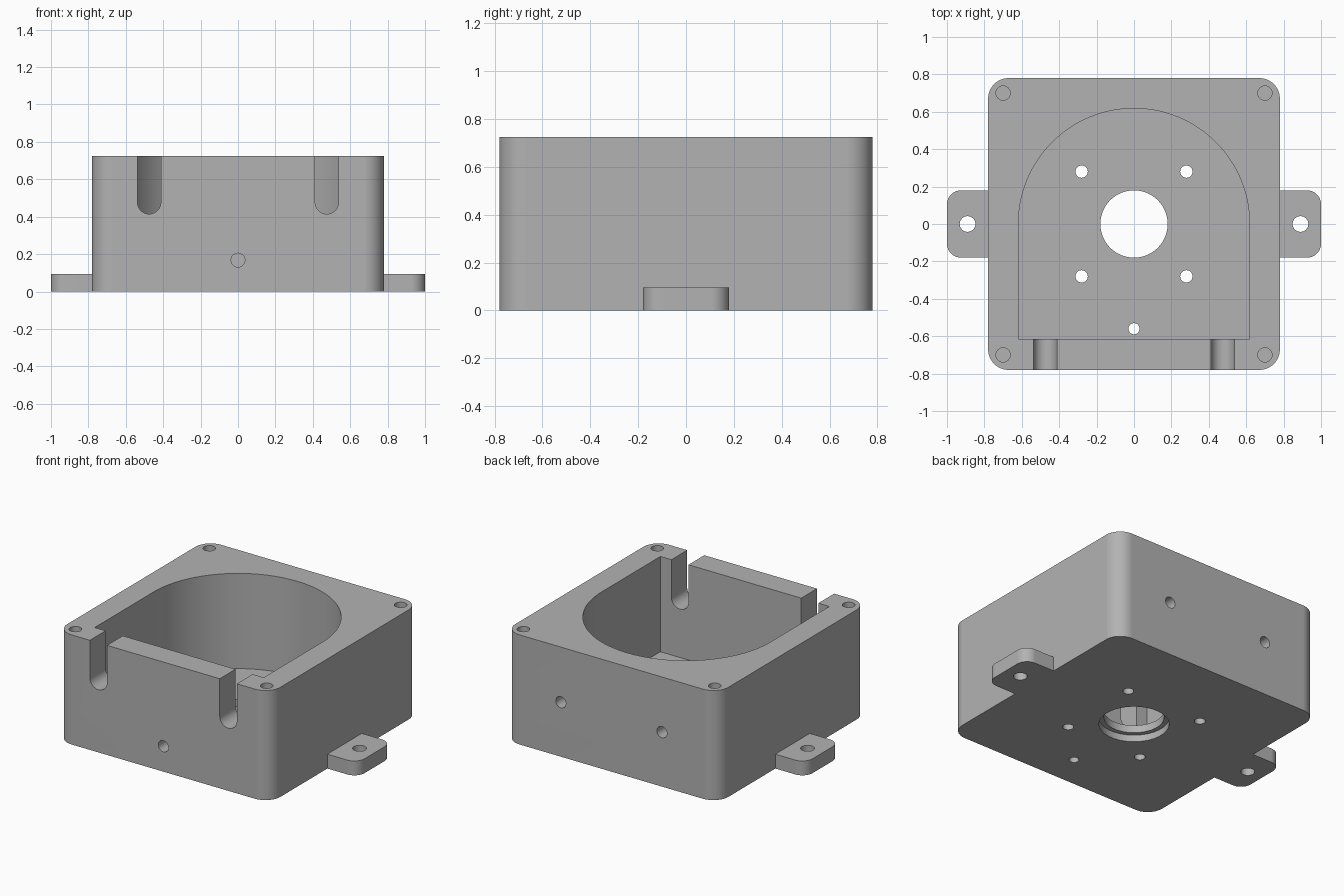
import bpy, bmesh, math
from mathutils import Matrix, Vector

if "Cube" in bpy.data.objects:
    bpy.data.objects.remove(bpy.data.objects["Cube"], do_unlink=True)

# Single flat colour
grey = bpy.data.materials.new("plain_grey")
grey.use_nodes = True
colour = (0.45, 0.45, 0.45, 1)
grey.diffuse_color = colour
grey.node_tree.nodes["Principled BSDF"].inputs["Base Color"].default_value = colour

HALF, TOP, FLOOR = 0.78, 0.725, 0.095
BORE = 0.618
INNER_FRONT = -0.615


def arc(cx, cy, r, start, end, steps):
    """Points along an arc, angles in degrees."""
    angles = [math.radians(start + (end - start) * i / steps) for i in range(steps + 1)]
    return [(cx + r * math.cos(a), cy + r * math.sin(a)) for a in angles]


def rounded_rect(x0, x1, y0, y1, r):
    corners = [(x1 - r, y1 - r), (x0 + r, y1 - r), (x0 + r, y0 + r), (x1 - r, y0 + r)]
    return [p for i, (x, y) in enumerate(corners)
            for p in arc(x, y, r, i * 90, i * 90 + 90, 12)]


def prism(name, outline, z0, z1, turn=None):
    """Extrude a flat outline from z0 to z1, then optionally turn it."""
    bm = bmesh.new()
    face = bm.faces.new([bm.verts.new((x, y, z0)) for x, y in outline])
    top = bmesh.ops.extrude_face_region(bm, geom=[face])["geom"]
    bmesh.ops.translate(bm, vec=(0, 0, z1 - z0),
                        verts=[g for g in top if isinstance(g, bmesh.types.BMVert)])
    if turn:
        bm.transform(turn)
    bmesh.ops.recalc_face_normals(bm, faces=bm.faces)
    mesh = bpy.data.meshes.new(name)
    bm.to_mesh(mesh)
    bm.free()
    mesh.materials.append(grey)
    obj = bpy.data.objects.new(name, mesh)
    bpy.context.collection.objects.link(obj)
    return obj


def combine(target, tool, operation):
    mod = target.modifiers.new("shape", "BOOLEAN")
    mod.operation, mod.solver, mod.object = operation, "EXACT", tool
    bpy.ops.object.select_all(action="DESELECT")
    bpy.context.view_layer.objects.active = target
    target.select_set(True)
    bpy.ops.object.modifier_apply(modifier=mod.name)
    bpy.data.objects.remove(tool, do_unlink=True)


def drill(x, y, r, z0, z1, turn=None, steps=32):
    circle = arc(x, y, r, 0, 360, steps)[:-1]
    combine(housing, prism("drill", circle, z0, z1, turn), "DIFFERENCE")


# Turns an outline drawn in x-z so that its extrusion runs along -y
upright = Matrix.Rotation(math.radians(90), 4, "X")

# Main box with rounded vertical corners
housing = prism("motor_housing", rounded_rect(-HALF, HALF, -HALF, HALF, 0.11), 0, TOP)

# Mounting tabs, squared off where they meet the box
for side in (-1, 1):
    outer = arc(0.925, 0.105, 0.075, 90, 0, 10)
    outline = [(0.7, 0.18)] + outer + [(x, -y) for x, y in reversed(outer)] + [(0.7, -0.18)]
    tab = prism("tab", [(side * x, y) for x, y in outline], 0, FLOOR)
    combine(housing, tab, "UNION")

# Arched cavity, open at the top
arch = arc(0, 0, BORE, 0, 180, 64) + [(-BORE, INNER_FRONT), (BORE, INNER_FRONT)]
combine(housing, prism("cavity", arch, FLOOR, 1), "DIFFERENCE")

# Round-bottomed slots through the front wall
for side in (-1, 1):
    cx = side * 0.475
    slot = arc(cx, 0.477, 0.0625, 180, 360, 20) + [(cx + 0.0625, 1), (cx - 0.0625, 1)]
    combine(housing, prism("slot", slot, 0.55, 0.9, upright), "DIFFERENCE")

# Shaft opening with a recess underneath
drill(0, 0, 0.18, -0.1, 0.2, steps=64)
drill(0, 0, 0.21, -0.1, 0.045, steps=64)

# Floor, lid and tab screw holes
drill(0, -0.56, 0.03, -0.1, 0.2)
for sx in (-1, 1):
    drill(sx * 0.89, 0, 0.042, -0.1, 0.2)
    for sy in (-1, 1):
        drill(sx * 0.28, sy * 0.28, 0.033, -0.1, 0.2)
        drill(sx * 0.7, sy * 0.7, 0.038, 0.45, 0.9)
    # Blind holes in the back wall
    drill(sx * 0.37, 0.36, 0.037, -0.9, -0.62, upright)

# Hole through the front wall
drill(0, 0.168, 0.037, 0.55, 0.9, upright)

# Smooth curves, crisp edges, flat large faces
bpy.ops.object.select_all(action="DESELECT")
housing.select_set(True)
bpy.context.view_layer.objects.active = housing
bpy.ops.object.shade_smooth_by_angle(angle=math.radians(30))
weighted = housing.modifiers.new("flat_faces", "WEIGHTED_NORMAL")
weighted.keep_sharp = True
